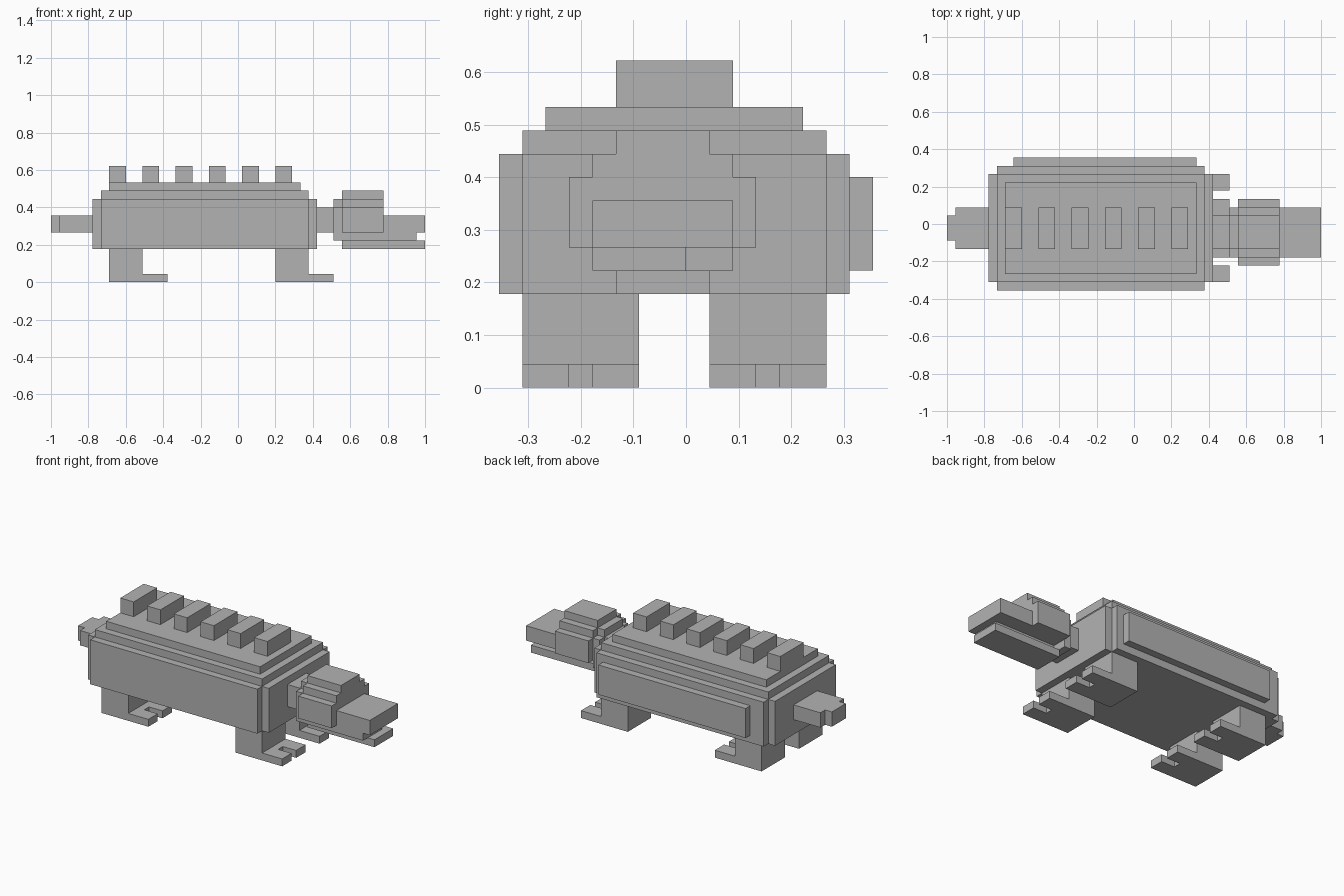
import bpy
import bmesh
from itertools import product

UNIT = 2 / 45                  # edge length of one block
OFFSET = (22.5, 8, 0)          # block coordinates of the model's origin

cube = bpy.data.objects.get("Cube")
if cube:
    bpy.data.objects.remove(cube, do_unlink=True)

grey = bpy.data.materials.new("plain_grey")
grey.use_nodes = True
colour = (0.45, 0.45, 0.45, 1)
grey.diffuse_color = colour
grey.node_tree.nodes["Principled BSDF"].inputs["Base Color"].default_value = colour


def block_part(name, *boxes):
    """Join boxes (x0, x1, y0, y1, z0, z1) into one outer skin without inner faces."""
    lines = [sorted({b[2 * a + s] for b in boxes for s in (0, 1)}) for a in range(3)]

    def solid(cell):
        if any(not 0 <= cell[a] < len(lines[a]) - 1 for a in range(3)):
            return False
        low = [lines[a][cell[a]] for a in range(3)]
        return any(all(b[2 * a] <= low[a] < b[2 * a + 1] for a in range(3)) for b in boxes)

    bm = bmesh.new()
    verts = {}

    def corner(key):
        if key not in verts:
            verts[key] = bm.verts.new([(lines[a][key[a]] - OFFSET[a]) * UNIT for a in range(3)])
        return verts[key]

    for cell in product(*(range(len(l) - 1) for l in lines)):
        if not solid(cell):
            continue
        for axis, side in product(range(3), (0, 1)):
            beside = list(cell)
            beside[axis] += 2 * side - 1
            if solid(beside):
                continue
            u, v = (axis + 1) % 3, (axis + 2) % 3
            ring = []
            for du, dv in ((0, 0), (1, 0), (1, 1), (0, 1)):
                key = list(cell)
                key[axis] += side
                key[u] += du
                key[v] += dv
                ring.append(corner(tuple(key)))
            bm.faces.new(ring if side else ring[::-1])

    mesh = bpy.data.meshes.new(name)
    bm.to_mesh(mesh)
    bm.free()
    mesh.materials.append(grey)
    obj = bpy.data.objects.new(name, mesh)
    bpy.context.collection.objects.link(obj)
    return obj


# Trunk with stepped edges, a raised back and a panel on the rear side
block_part("body",
           (5, 32, 1, 14, 4, 10),
           (6, 31, 0, 15, 4, 10),
           (6, 31, 1, 14, 10, 11),
           (7, 30, 2, 13, 11, 12),
           (8, 30, 15, 16, 5, 9))

# Row of plates along the back
for i in range(6):
    x = 7 + 4 * i
    block_part(f"back_plate_{i + 1}", (x, x + 2, 5, 10, 12, 14))

# Legs with two-toed feet
for end, x in (("rear", 7), ("front", 27)):
    for side, y in (("right", 1), ("left", 9)):
        block_part(f"{end}_{side}_leg",
                   (x, x + 4, y, y + 5, 0, 4),
                   (x + 4, x + 5, y, y + 5, 0, 1),
                   (x + 5, x + 7, y, y + 2, 0, 1),
                   (x + 5, x + 7, y + 3, y + 5, 0, 1))

# Neck, stepped skull, snout and the upper lip beneath it
block_part("head",
           (32, 34, 5, 9, 6, 9),
           (34, 35, 4, 10, 5, 9),
           (34, 35, 5, 9, 9, 10),
           (35, 40, 3, 11, 6, 9),
           (35, 40, 4, 10, 9, 10),
           (35, 40, 5, 9, 10, 11),
           (40, 45, 4, 10, 6, 8),
           (35, 44, 4, 8, 5, 6))
block_part("lower_jaw", (35, 45, 5, 9, 4, 5))

# Short tail with a narrower tip
block_part("tail", (1, 5, 5, 10, 6, 8), (0, 1, 6, 9, 6, 8))
